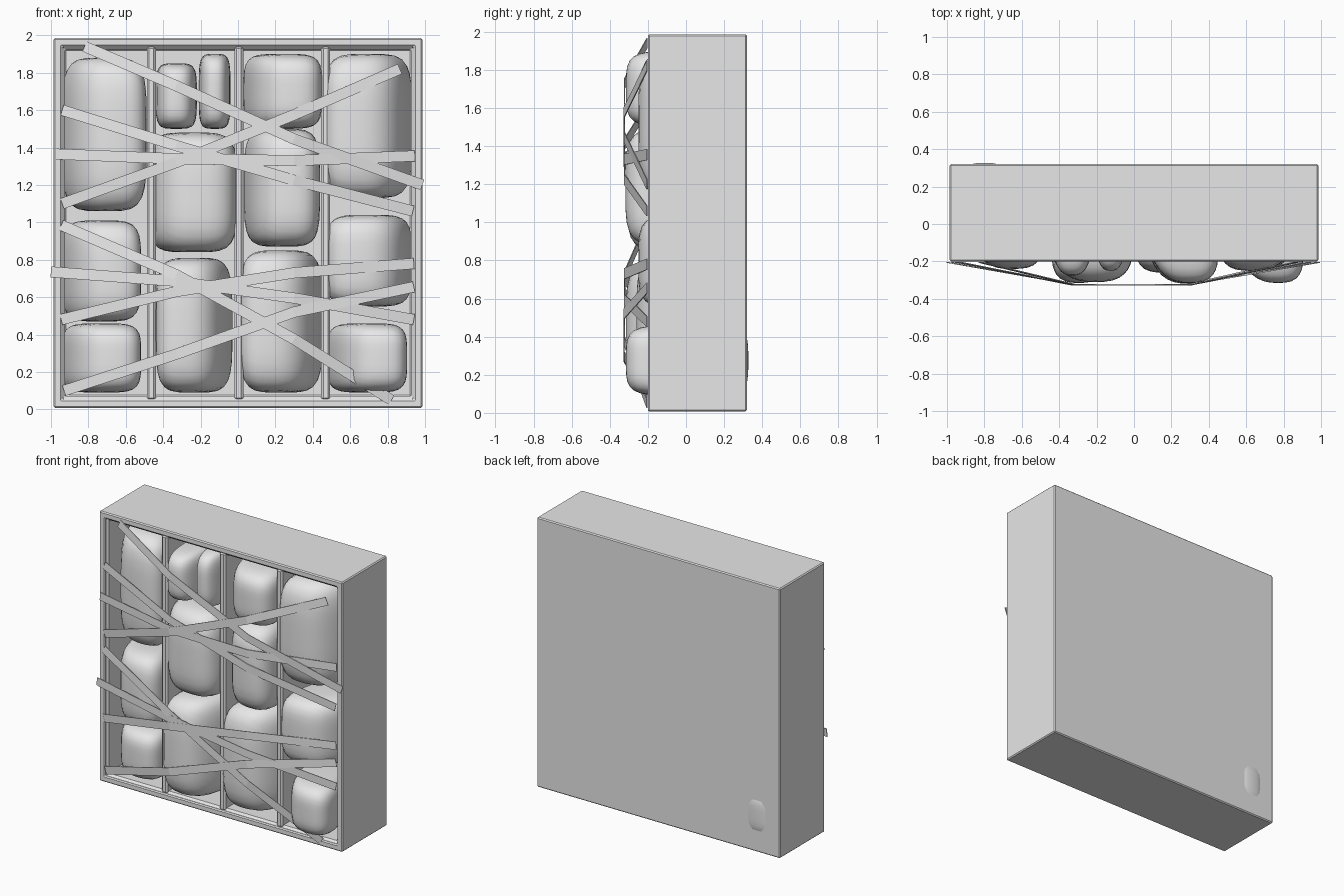
import bpy, bmesh, math
from mathutils import Vector

if "Cube" in bpy.data.objects:
    bpy.data.objects.remove(bpy.data.objects["Cube"])

grey = bpy.data.materials.new("light_grey")
grey.diffuse_color = (0.8, 0.8, 0.8, 1)
grey.use_nodes = True
grey.node_tree.nodes["Principled BSDF"].inputs["Base Color"].default_value = grey.diffuse_color


def add_object(name, bm):
    bmesh.ops.recalc_face_normals(bm, faces=bm.faces)
    mesh = bpy.data.meshes.new(name)
    bm.to_mesh(mesh)
    bm.free()
    mesh.materials.append(grey)
    obj = bpy.data.objects.new(name, mesh)
    bpy.context.collection.objects.link(obj)
    return obj


def add_bevel(obj, width, segments=1):
    mod = obj.modifiers.new("bevel", 'BEVEL')
    mod.width = width
    mod.segments = segments


def block(lo, hi):
    bm = bmesh.new()
    bmesh.ops.create_cube(bm, size=1)
    for v in bm.verts:
        v.co = Vector([(a + b) / 2 + c * (b - a) for a, b, c in zip(lo, hi, v.co)])
    return bm


def shade_smooth(obj, angle):
    bpy.ops.object.select_all(action='DESELECT')
    obj.select_set(True)
    bpy.context.view_layer.objects.active = obj
    bpy.ops.object.shade_smooth_by_angle(angle=math.radians(angle))


# Open-fronted cabinet with a stepped rim
FRONT, BACK, TOP, BOTTOM = -0.2, 0.32, 1.985, 0.008
bm = block((-0.986, FRONT, BOTTOM), (0.986, BACK, TOP))
bm.faces.ensure_lookup_table()
face = min(bm.faces, key=lambda f: f.calc_center_median().y)
for inset, depth in ((0.045, 0.02), (0.015, 0.48)):
    bmesh.ops.inset_region(bm, faces=[face], thickness=inset, use_even_offset=True)
    new = bmesh.ops.extrude_discrete_faces(bm, faces=[face])["faces"]
    face = new[0]
    for v in face.verts:
        v.co.y += depth
cabinet = add_object("cabinet", bm)
add_bevel(cabinet, 0.008)

# Three upright dividers
for i, x in enumerate((-0.463, 0.005, 0.468)):
    divider = add_object(f"divider_{i + 1}",
                         block((x - 0.024, FRONT + 0.006, 0.05), (x + 0.024, 0.305, 1.94)))
    add_bevel(divider, 0.012)


# Soft bags: a gridded cube pushed onto a rounded box, then skewed sideways
def bag(name, x0, x1, z0, z1, front, back, skew):
    cx, cy, cz = (x0 + x1) / 2, (front + back) / 2, (z0 + z1) / 2
    half_y, half_z = (back - front) / 2, (z1 - z0) / 2
    half_x = math.sqrt(((x1 - x0) / 2) ** 2 - skew ** 2)
    bm = bmesh.new()
    bmesh.ops.create_cube(bm, size=2)
    bmesh.ops.subdivide_edges(bm, edges=bm.edges[:], cuts=9, use_grid_fill=True)
    for v in bm.verts:
        x, y, z = v.co
        n, m = 2.8, 4.5
        r = ((abs(x) ** n + abs(y) ** n) ** (m / n) + abs(z) ** m) ** (1 / m)
        x, y, z = x / r, y / r, z / r
        v.co = (cx + x * half_x - y * skew, cy + y * half_y, cz + z * half_z)
    shade_smooth(add_object(name, bm), 35)


BAGS = [
    (-0.93, -0.50, 1.06, 1.88, -0.24, 0.29, 0.07),
    (-0.93, -0.53, 0.47, 1.01, -0.24, 0.29, 0.07),
    (-0.93, -0.53, 0.09, 0.46, -0.24, 0.327, 0.07),
    (-0.44, -0.22, 1.50, 1.85, -0.275, 0.29, 0.0),
    (-0.21, -0.04, 1.50, 1.90, -0.25, 0.29, 0.0),
    (-0.48, -0.01, 0.84, 1.48, -0.31, 0.29, 0.04),
    (-0.43, -0.04, 0.09, 0.81, -0.315, 0.29, -0.06),
    (0.04, 0.44, 1.50, 1.90, -0.315, 0.29, 0.06),
    (0.04, 0.43, 0.87, 1.50, -0.318, 0.29, 0.05),
    (0.02, 0.44, 0.09, 0.85, -0.26, 0.29, -0.07),
    (0.47, 0.92, 1.13, 1.90, -0.25, 0.29, -0.07),
    (0.48, 0.92, 0.55, 1.04, -0.25, 0.29, -0.06),
    (0.49, 0.89, 0.09, 0.46, -0.315, 0.29, 0.08),
]
for i, b in enumerate(BAGS):
    bag(f"bag_{i + 1}", *b)


# Flat straps bulging over the bags: left end, two bends, right end
def strap(name, x0, z0, za, zb, x1, z1, lift, width=0.058):
    pts = [Vector((x0, -0.205, z0)), Vector((-0.33, -0.322 - lift, za)),
           Vector((0.3, -0.322 - lift, zb)), Vector((x1, -0.205, z1))]
    bm = bmesh.new()
    rows = []
    for i, p in enumerate(pts):
        d = pts[min(i + 1, 3)] - pts[max(i - 1, 0)]
        side = Vector((-d.z, 0, d.x)).normalized() * width / 2
        rows.append((bm.verts.new(p - side), bm.verts.new(p + side)))
    for a, b in zip(rows, rows[1:]):
        bm.faces.new((a[0], b[0], b[1], a[1]))
    obj = add_object(name, bm)
    mod = obj.modifiers.new("thickness", 'SOLIDIFY')
    mod.thickness = 0.005
    mod.offset = 0


STRAPS = [
    (-0.82, 1.94, 1.73, 1.445, 0.985, 1.20),
    (-0.94, 1.60, 1.41, 1.225, 0.935, 1.06),
    (-0.975, 1.365, 1.34, 1.33, 0.945, 1.355),
    (-0.94, 1.10, 1.32, 1.575, 0.865, 1.82),
    (-0.945, 0.985, 0.72, 0.375, 0.82, 0.05),
    (-1.0, 0.735, 0.685, 0.595, 0.94, 0.48),
    (-0.945, 0.48, 0.63, 0.73, 0.94, 0.78),
    (-0.93, 0.10, 0.295, 0.52, 0.94, 0.655),
]
for i, s in enumerate(STRAPS):
    strap(f"strap_{i + 1}", *s, lift=0.001 * (i % 4))
